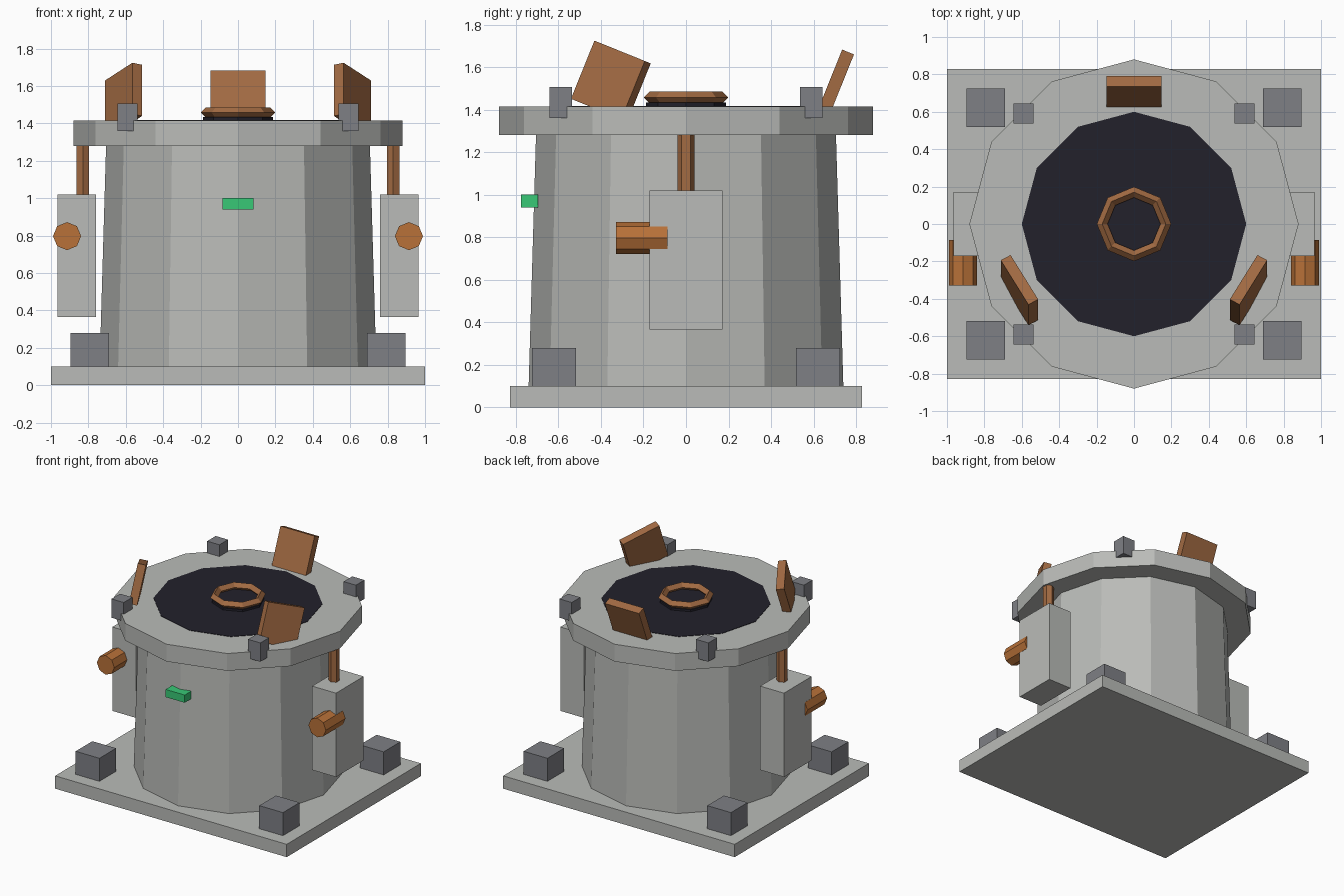
import bpy
from math import radians, sin, cos
from mathutils import Matrix

default = bpy.data.objects.get("Cube")
if default:
    bpy.data.objects.remove(default, do_unlink=True)


def material(name, r, g, b):
    mat = bpy.data.materials.new(name)
    mat.use_nodes = True
    mat.diffuse_color = (r, g, b, 1)
    bsdf = next(n for n in mat.node_tree.nodes if n.type == "BSDF_PRINCIPLED")
    bsdf.inputs["Base Color"].default_value = (r, g, b, 1)
    return mat


PALE = material("pale grey", 0.49, 0.50, 0.48)
STEEL = material("steel grey", 0.21, 0.215, 0.235)
DARK = material("dark navy", 0.016, 0.015, 0.024)
COPPER = material("dull copper", 0.36, 0.145, 0.055)
BRIGHT = material("bright copper", 0.48, 0.165, 0.04)
GREEN = material("signal green", 0.04, 0.58, 0.18)


def finish(name, mat):
    obj = bpy.context.object
    obj.name = obj.data.name = name
    obj.data.materials.append(mat)
    return obj


def box(name, mat, centre, size, rotation=None):
    bpy.ops.mesh.primitive_cube_add(size=1)
    obj = finish(name, mat)
    turn = rotation or Matrix.Identity(4)
    obj.matrix_world = Matrix.Translation(centre) @ turn @ Matrix.Diagonal((*size, 1))
    return obj


def drum(name, mat, sides, r_low, r_high, z_low, z_high, x=0):
    bpy.ops.mesh.primitive_cone_add(
        vertices=sides, radius1=r_low, radius2=r_high, depth=z_high - z_low,
        location=(x, 0, (z_low + z_high) / 2))
    return finish(name, mat)


# Base plate and the faceted, slightly tapered body with its rim
box("base_plate", PALE, (0, 0, 0.05), (2, 1.655, 0.1))
drum("body", PALE, 12, 0.74, 0.705, 0.1, 1.29)
drum("rim", PALE, 12, 0.88, 0.88, 1.28, 1.415)

# Dark top cover with its small hatch
drum("top_cover", DARK, 12, 0.6, 0.6, 1.40, 1.418)
drum("hatch_base", DARK, 8, 0.187, 0.187, 1.41, 1.434)
bpy.ops.mesh.primitive_torus_add(
    major_segments=8, minor_segments=4, major_radius=0.17, minor_radius=0.029,
    location=(0, 0, 1.457))
finish("hatch_ring", COPPER)

# Three panels around the rim, all leaning towards the back
lean = Matrix.Rotation(radians(-22), 4, "X")
for name, angle in (("back", 90), ("right", 210), ("left", 330)):
    a = radians(angle)
    box(name + "_panel", COPPER, (0.707 * cos(a), 0.707 * sin(a), 1.534),
        (0.295, 0.06, 0.295), lean @ Matrix.Rotation(a - radians(90), 4, "Z"))

# Corner feet and rim lugs
for sx, side in ((1, "left"), (-1, "right")):
    for sy, end in ((-1, "front"), (1, "back")):
        box(f"{end}_{side}_foot", STEEL, (0.793 * sx, 0.621 * sy, 0.19), (0.205, 0.206, 0.18))
        box(f"{end}_{side}_lug", STEEL, (0.59 * sx, 0.59 * sy, 1.433), (0.106, 0.106, 0.147))

    # Side box with an upright pipe and a forward canister
    box(side + "_side_box", PALE, (0.863 * sx, 0, 0.693), (0.206, 0.342, 0.655))
    drum(side + "_pipe", COPPER, 6, 0.04, 0.04, 1.0, 1.30, 0.83 * sx)
    bpy.ops.mesh.primitive_cylinder_add(
        vertices=8, radius=0.075, depth=0.242, location=(0.914 * sx, -0.207, 0.797),
        rotation=(radians(90), 0, 0))
    finish(side + "_canister", BRIGHT)

# Front indicator
box("indicator", GREEN, (0, -0.735, 0.97), (0.165, 0.08, 0.06))
